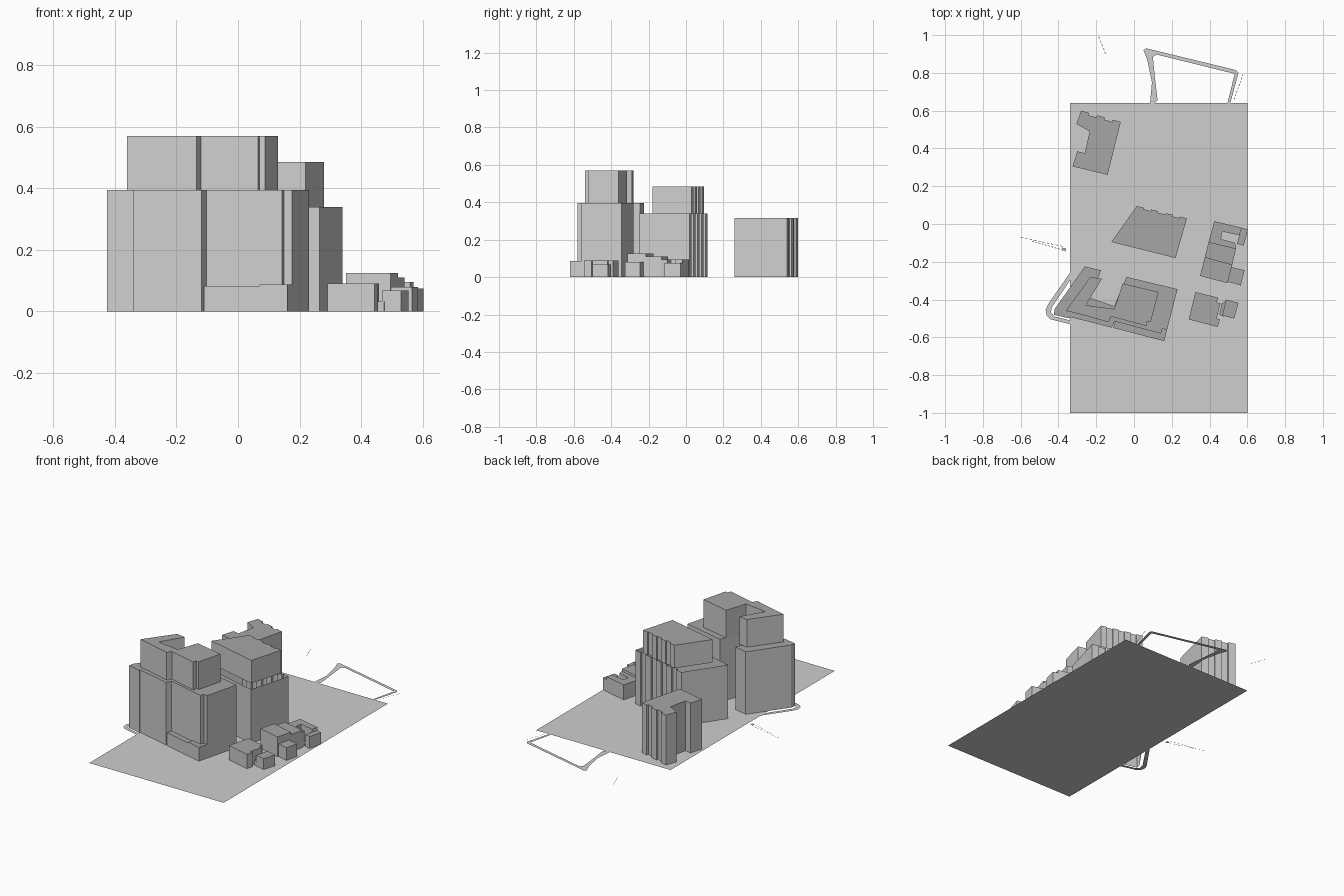
import bpy
import bmesh
from mathutils import Vector

cube = bpy.data.objects.get("Cube")
if cube:
    bpy.data.objects.remove(cube)


def material(name, grey):
    m = bpy.data.materials.new(name)
    m.use_nodes = True
    colour = (grey, grey, grey, 1)
    m.diffuse_color = colour
    m.node_tree.nodes["Principled BSDF"].inputs["Base Color"].default_value = colour
    return m


LIGHT = material("light grey", 0.62)
ROOF = material("roof grey", 0.38)


def finish(name, bm, mats):
    mesh = bpy.data.meshes.new(name)
    bm.to_mesh(mesh)
    bm.free()
    for m in mats:
        mesh.materials.append(m)
    obj = bpy.data.objects.new(name, mesh)
    bpy.context.collection.objects.link(obj)
    return obj


def counter_clockwise(points):
    area = sum(a[0] * b[1] - b[0] * a[1] for a, b in zip(points, points[1:] + points[:1]))
    return points if area > 0 else points[::-1]


def block(name, outline, top, base=0, roof=True):
    """Extrude a plan outline into walls, with an optional darker roof."""
    pts = counter_clockwise(list(outline))
    bm = bmesh.new()
    low = [bm.verts.new((p[0], p[1], base)) for p in pts]
    high = [bm.verts.new((p[0], p[1], top)) for p in pts]
    for i in range(len(pts)):
        j = (i + 1) % len(pts)
        bm.faces.new((low[i], low[j], high[j], high[i]))
    if roof:
        bm.faces.new(high).material_index = 1
    return finish(name, bm, (LIGHT, ROOF))


def flat(name, outlines, z=0):
    """Flat ground pieces facing up."""
    bm = bmesh.new()
    for pts in outlines:
        bm.faces.new([bm.verts.new((p[0], p[1], z)) for p in counter_clockwise(list(pts))])
    return finish(name, bm, (LIGHT,))


def stepped(p, q, bays, depth):
    """Facade line from p to q with every second bay recessed to the right."""
    p, q = Vector(p), Vector(q)
    d = (q - p).normalized()
    inward = Vector((d.y, -d.x)) * depth
    out = []
    for i in range(bays):
        shift = inward if i % 2 else inward * 0
        out += [tuple(p.lerp(q, t / bays) + shift) for t in (i, i + 1)]
    return out


def dashes(name, p, q, count, width=0.003):
    p, q = Vector(p), Vector(q)
    d = (q - p).normalized()
    side = Vector((-d.y, d.x)) * width / 2
    quads = []
    for i in range(count):
        a, b = p.lerp(q, i / count), p.lerp(q, (i + 0.6) / count)
        quads.append([a - side, b - side, b + side, a + side])
    return flat(name, quads, 0.001)


# Ground sheet, road loop behind it and the kerb at the corner
flat("ground", [[(-0.34, -1), (0.6, -1), (0.6, 0.64), (-0.34, 0.64)]])
flat("road_loop", [[
    (0.085, 0.64), (0.095, 0.75), (0.07, 0.87), (0.05, 0.92), (0.065, 0.93),
    (0.54, 0.815), (0.553, 0.8), (0.51, 0.64), (0.495, 0.64), (0.533, 0.795),
    (0.12, 0.897), (0.1, 0.885), (0.11, 0.78), (0.125, 0.655), (0.11, 0.64)]])
flat("corner_kerb", [[
    (-0.34, -0.26), (-0.455, -0.425), (-0.468, -0.455), (-0.462, -0.485),
    (-0.44, -0.505), (-0.34, -0.53), (-0.34, -0.51), (-0.42, -0.49),
    (-0.44, -0.47), (-0.435, -0.44), (-0.34, -0.3)]])

# Back corner building
block("back_building", stepped((-0.28, 0.6), (-0.07, 0.54), 5, 0.012) + [
    (-0.14, 0.26), (-0.325, 0.305), (-0.3, 0.385), (-0.26, 0.375),
    (-0.235, 0.49), (-0.305, 0.53)], 0.315)

# Central tower: open lower walls and a set-back upper volume
block("centre_lower_walls", [(-0.21, -0.12)]
      + stepped((-0.05, 0.115), (0.34, 0.02), 9, 0.012)
      + [(0.265, -0.25)], 0.34, roof=False)
block("centre_upper_volume", [(-0.12, -0.095)]
      + stepped((0.015, 0.095), (0.28, 0.03), 7, 0.008)
      + [(0.22, -0.18)], 0.485, base=0.34)

# Large front building: lower body, upper floors and low podium
block("front_lower_body", [
    (0.23, -0.345), (0.175, -0.56), (0.15, -0.555), (0.143, -0.58), (-0.103, -0.515),
    (-0.118, -0.548), (-0.34, -0.492), (-0.34, -0.5), (-0.425, -0.48), (-0.42, -0.45),
    (-0.26, -0.225), (-0.175, -0.245), (-0.185, -0.275), (-0.25, -0.385),
    (-0.105, -0.435), (-0.04, -0.28)], 0.395)
block("front_upper_floors", [
    (0.13, -0.36), (0.088, -0.52), (0.07, -0.515), (0.065, -0.54), (-0.12, -0.49),
    (-0.135, -0.52), (-0.295, -0.475), (-0.36, -0.46), (-0.35, -0.445), (-0.23, -0.28),
    (-0.17, -0.29), (-0.255, -0.43), (-0.105, -0.45), (-0.06, -0.315)],
    0.57, base=0.395)
block("podium_left", [(-0.11, -0.55), (0.07, -0.597), (0.08, -0.56), (-0.1, -0.515)], 0.082)
block("podium_right", [(0.07, -0.597), (0.16, -0.62), (0.176, -0.555), (0.08, -0.56)], 0.087)

# Row of small houses on the right
block("house_tall", [(0.35, -0.275), (0.495, -0.313), (0.52, -0.215), (0.375, -0.175)], 0.125)
block("house_middle", [(0.375, -0.175), (0.52, -0.215), (0.54, -0.13), (0.395, -0.095)], 0.11)
block("house_annex", [(0.515, -0.228), (0.585, -0.245), (0.565, -0.325), (0.495, -0.305)], 0.08)
block("house_back", [
    (0.395, -0.095), (0.425, 0.015), (0.57, -0.02), (0.558, -0.06), (0.468, -0.04),
    (0.46, -0.08), (0.535, -0.1), (0.54, -0.13)], 0.095)
block("house_back_wing", [(0.57, -0.02), (0.603, -0.03), (0.58, -0.115), (0.545, -0.105)], 0.075)

# Corner house with small outbuildings
block("corner_house", [
    (0.325, -0.36), (0.445, -0.39), (0.438, -0.415), (0.458, -0.42), (0.437, -0.5),
    (0.455, -0.505), (0.443, -0.545), (0.29, -0.505)], 0.09)
block("outbuilding_link", [(0.465, -0.42), (0.49, -0.405), (0.475, -0.49), (0.452, -0.48)], 0.033)
block("outbuilding", [(0.487, -0.4), (0.553, -0.418), (0.53, -0.5), (0.467, -0.485)], 0.068)

# Dashed street markings
dashes("street_marks_front", (-0.25, -0.17), (0.24, -0.29), 30)
dashes("street_marks_left", (-0.265, -0.085), (-0.12, 0.14), 14)
dashes("street_marks_back", (-0.065, 0.25), (0.005, 0.56), 18)
dashes("street_marks_loop", (0.53, 0.66), (0.58, 0.8), 8)
dashes("street_marks_far", (-0.15, 0.9), (-0.19, 1), 5)
for i, y in enumerate((-0.08, -0.1)):
    dashes("side_marks_%d" % i, (-0.6 + i * 0.06, y + 0.01), (-0.37, y - 0.04), 10)
flat("side_marker", [[(-0.38, -0.125), (-0.36, -0.13), (-0.363, -0.145), (-0.38, -0.14)]], 0.001)
